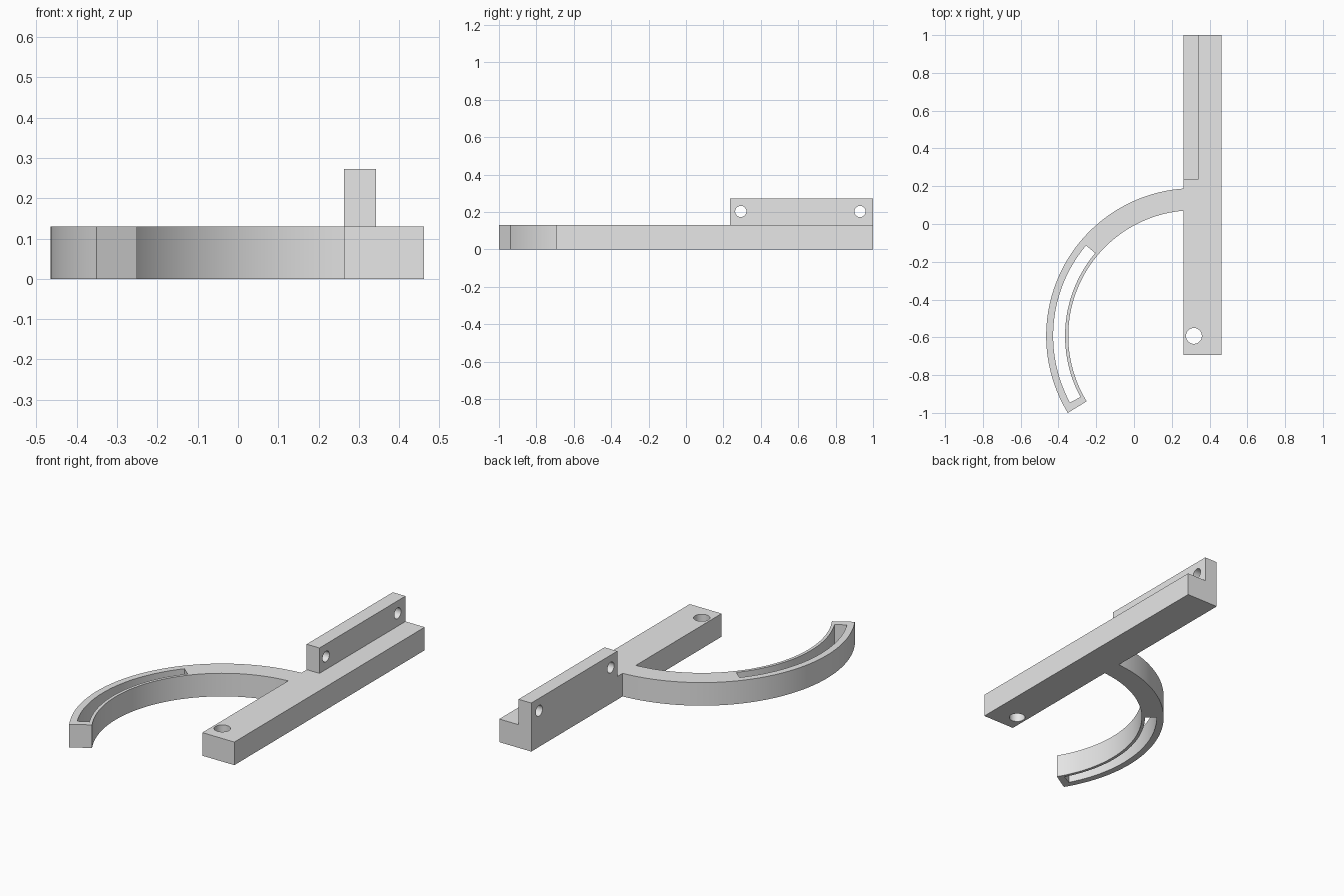
import bpy, bmesh
from math import acos, cos, sin, radians, pi
from mathutils import Matrix, Vector

default = bpy.data.objects.get("Cube")
if default:
    bpy.data.objects.remove(default, do_unlink=True)

grey = bpy.data.materials.new("plain grey")
grey.use_nodes = True
grey.diffuse_color = (0.8, 0.8, 0.8, 1)
grey.node_tree.nodes["Principled BSDF"].inputs["Base Color"].default_value = (0.8, 0.8, 0.8, 1)

THICK = 0.13
LEFT_X, RIGHT_X = 0.263, 0.462
PIVOT = Vector((0.317, -0.5925, 0))


def prism(name, outline, z0, z1):
    """Extrude a flat outline of (x, y) points from z0 up to z1."""
    bm = bmesh.new()
    face = bm.faces.new([bm.verts.new((x, y, z0)) for x, y in outline])
    top = bmesh.ops.extrude_face_region(bm, geom=[face])["geom"]
    bmesh.ops.translate(bm, vec=(0, 0, z1 - z0),
                        verts=[v for v in top if isinstance(v, bmesh.types.BMVert)])
    bmesh.ops.recalc_face_normals(bm, faces=bm.faces)
    mesh = bpy.data.meshes.new(name)
    bm.to_mesh(mesh)
    bm.free()
    mesh.materials.append(grey)
    obj = bpy.data.objects.new(name, mesh)
    bpy.context.collection.objects.link(obj)
    return obj


def box(name, x0, x1, y0, y1, z0, z1):
    return prism(name, [(x0, y0), (x1, y0), (x1, y1), (x0, y1)], z0, z1)


def drill(name, radius, centre, along_x=False):
    """Round cutter, standing upright or lying along x."""
    ring = [(radius * cos(2 * pi * i / 48), radius * sin(2 * pi * i / 48)) for i in range(48)]
    obj = prism(name, ring, -0.3, 0.3)
    turn = Matrix.Rotation(pi / 2, 4, "Y") if along_x else Matrix()
    obj.data.transform(Matrix.Translation(centre) @ turn)
    return obj


def combine(target, tool, operation):
    """Apply a boolean and discard the tool object."""
    tool.hide_render = True
    mod = target.modifiers.new("combine", "BOOLEAN")
    mod.object, mod.operation, mod.solver = tool, operation, "EXACT"
    bpy.context.view_layer.update()
    graph = bpy.context.evaluated_depsgraph_get()
    mesh = bpy.data.meshes.new_from_object(target.evaluated_get(graph))
    target.modifiers.clear()
    target.data = mesh
    bpy.data.objects.remove(tool, do_unlink=True)


def finish(obj):
    """Merge coplanar faces, then smooth only the curved walls."""
    bm = bmesh.new()
    bm.from_mesh(obj.data)
    bmesh.ops.remove_doubles(bm, verts=bm.verts, dist=1e-5)
    bmesh.ops.dissolve_limit(bm, angle_limit=radians(0.2), verts=bm.verts, edges=bm.edges)
    bm.to_mesh(obj.data)
    bm.free()
    bpy.ops.object.select_all(action="DESELECT")
    obj.select_set(True)
    bpy.context.view_layer.objects.active = obj
    bpy.ops.object.shade_smooth_by_angle(angle=radians(30))


def arc(radius, start, end, steps=72):
    angles = [start + (end - start) * i / steps for i in range(steps + 1)]
    return [(PIVOT.x + radius * cos(a), PIVOT.y + radius * sin(a)) for a in angles]


def band(inner, outer, start_in, start_out, end):
    return arc(outer, start_out, end) + arc(inner, start_in, end)[::-1]


# Long bar with a raised mounting rib, a pivot hole and two cross holes
bar = box("mounting_bar", LEFT_X, RIGHT_X, -0.6925, 1.0, 0, THICK)
combine(bar, box("rib", LEFT_X, 0.3425, 0.235, 1.0, 0.05, 0.273), "UNION")
combine(bar, drill("pivot_hole", 0.042, PIVOT), "DIFFERENCE")
for y in (0.293, 0.93):
    combine(bar, drill("rib_hole", 0.03, (LEFT_X, y, 0.203), True), "DIFFERENCE")
finish(bar)

# Curved arm around the pivot, ending flush against the bar, with a through slot
R_IN, R_OUT = 0.665, 0.782
joint_in, joint_out = [acos((LEFT_X - PIVOT.x) / r) for r in (R_IN, R_OUT)]
arm = prism("curved_arm", band(R_IN, R_OUT, joint_in, joint_out, radians(211.4)), 0, THICK)
slot_start = radians(140)
slot = band(0.682, 0.745, slot_start, slot_start, radians(208.3))
combine(arm, prism("arm_slot", slot, -0.1, 0.3), "DIFFERENCE")
finish(arm)
